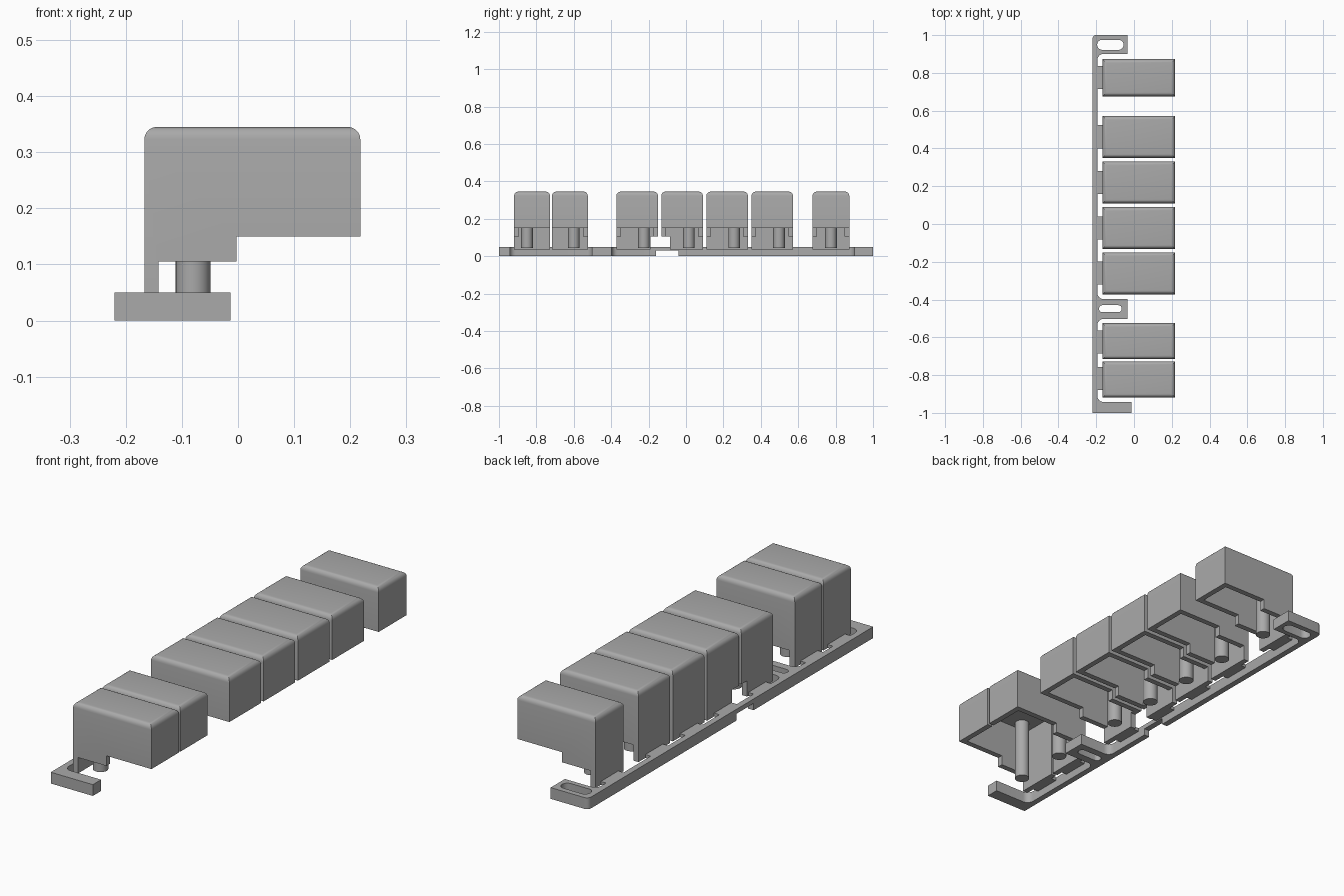
import bpy, bmesh, math
from mathutils import Vector

if "Cube" in bpy.data.objects:
    bpy.data.objects.remove(bpy.data.objects["Cube"])

grey = bpy.data.materials.new("plain_grey")
grey.diffuse_color = (0.4, 0.4, 0.4, 1)
grey.use_nodes = True
grey.node_tree.nodes["Principled BSDF"].inputs["Base Color"].default_value = grey.diffuse_color


def link(name, bm):
    bmesh.ops.recalc_face_normals(bm, faces=bm.faces[:])
    me = bpy.data.meshes.new(name)
    bm.to_mesh(me)
    bm.free()
    me.materials.append(grey)
    ob = bpy.data.objects.new(name, me)
    bpy.context.collection.objects.link(ob)
    return ob


def box(name, x, y, z):
    bm = bmesh.new()
    bmesh.ops.create_cube(bm, size=1)
    for v in bm.verts:
        v.co = [(a + b) / 2 + c * (b - a) for c, (a, b) in zip(v.co, (x, y, z))]
    return link(name, bm)


def cut(ob, cutter):
    mod = ob.modifiers.new("cut", 'BOOLEAN')
    mod.operation, mod.solver, mod.object = 'DIFFERENCE', 'EXACT', cutter
    bpy.context.view_layer.objects.active = ob
    bpy.ops.object.modifier_apply(modifier=mod.name)
    bpy.data.objects.remove(cutter)


def smooth(ob):
    bpy.ops.object.select_all(action='DESELECT')
    ob.select_set(True)
    bpy.context.view_layer.objects.active = ob
    bpy.ops.object.shade_smooth_by_angle(angle=math.radians(35))


def rounded(corners, steps=6):
    """Polygon from (x, y, radius) corners, with filleted points."""
    pts = []
    for i, (x, y, r) in enumerate(corners):
        p = Vector((x, y))
        if r == 0:
            pts.append(p)
            continue
        a = (Vector(corners[i - 1][:2]) - p).normalized()
        b = (Vector(corners[(i + 1) % len(corners)][:2]) - p).normalized()
        c = p + (a + b) * r
        for k in range(steps + 1):
            t = k / steps * math.pi / 2
            pts.append(c - b * r * math.cos(t) - a * r * math.sin(t))
    return pts


def slot(x0, x1, y0, y1):
    r = (y1 - y0) / 2 - 0.0005
    return rounded([(x0, y0, r), (x1, y0, r), (x1, y1, r), (x0, y1, r)])


# Mounting rail: spine with three arms, two of them slotted
L, S = -0.22, -0.193
outline = rounded([
    (L, -1, 0), (-0.013, -1, 0), (-0.013, -0.942, 0), (S, -0.942, 0.03),
    (S, -0.503, 0.03), (-0.035, -0.503, 0), (-0.035, -0.397, 0), (S, -0.397, 0.03),
    (S, 0.90, 0.03), (-0.035, 0.90, 0), (-0.035, 1, 0), (L, 1, 0.02)])
cu = bpy.data.curves.new("rail_outline", 'CURVE')
cu.dimensions, cu.fill_mode, cu.extrude = '2D', 'BOTH', 0.025
for pts in (outline, slot(-0.195, -0.055, 0.922, 0.975), slot(-0.185, -0.065, -0.467, -0.43)):
    sp = cu.splines.new('POLY')
    sp.points.add(len(pts) - 1)
    for q, p in zip(sp.points, pts):
        q.co = (p.x, p.y, 0, 1)
    sp.use_cyclic_u = True
tmp = bpy.data.objects.new("rail_outline", cu)
bpy.context.collection.objects.link(tmp)
bm = bmesh.new()
bm.from_mesh(bpy.data.meshes.new_from_object(tmp.evaluated_get(bpy.context.evaluated_depsgraph_get())))
bpy.data.objects.remove(tmp)
bmesh.ops.remove_doubles(bm, verts=bm.verts[:], dist=1e-5)
bmesh.ops.translate(bm, verts=bm.verts[:], vec=(0, 0, 0.025))
rail = link("mounting_rail", bm)
cut(rail, box("notch", (-0.3, -0.1), (-0.16, -0.04), (-0.1, 0.03)))
smooth(rail)

# Button shells
X0, X1, TOP, WALL = -0.167, 0.218, 0.345, 0.025
PROFILE = [(X0, 0.035), (X0 + WALL, 0.035), (X0 + WALL, 0.105), (-0.003, 0.105),
           (-0.003, 0.15), (X1, 0.15), (X1, TOP), (X0, TOP)]


def button(i, y0, y1, post_y, pad_y, open_low=False, open_high=False):
    bm = bmesh.new()
    f = bm.faces.new([bm.verts.new((x, y0, z)) for x, z in PROFILE])
    g = bmesh.ops.extrude_face_region(bm, geom=[f])
    bmesh.ops.translate(bm, verts=[v for v in g['geom'] if isinstance(v, bmesh.types.BMVert)],
                        vec=(0, y1 - y0, 0))
    bmesh.ops.recalc_face_normals(bm, faces=bm.faces[:])
    top = [e for e in bm.edges if all(v.co.z > TOP - 1e-4 for v in e.verts)]
    bmesh.ops.bevel(bm, geom=top, offset=0.022, segments=5, profile=0.5, affect='EDGES')
    shell = link(f"button_shell_{i}", bm)
    # hollow underside, open towards a paired neighbour
    cut(shell, box("cavity", (X0 + WALL, X1 - WALL),
                   (y0 - 0.1 if open_low else y0 + WALL, y1 + 0.1 if open_high else y1 - WALL),
                   (-0.1, TOP - WALL)))
    # clearance in the hinge tabs beside the rail notch
    if y0 < -0.1 < y1 or y0 < -0.18 < y1:
        cut(shell, box("clearance", (-0.3, -0.12), (-0.19, -0.085), (0, 0.105)))
    smooth(shell)
    # plunger post
    bm = bmesh.new()
    bmesh.ops.create_cone(bm, cap_ends=True, segments=32, radius1=0.031, radius2=0.031,
                          depth=0.28)
    bmesh.ops.translate(bm, verts=bm.verts[:], vec=(-0.08, post_y, 0.185))
    smooth(link(f"plunger_post_{i}", bm))
    # hinge pad joining tab to rail
    box(f"hinge_pad_{i}", (S - 0.004, X0 + 0.004), (pad_y - 0.061, pad_y + 0.061), (0.035, 0.05))


# y start, y end, post centre, pad centre
rows = [(-0.919, -0.727, -0.85, -0.817), (-0.716, -0.525, -0.60, -0.625),
        (-0.372, -0.15, -0.225, -0.26), (-0.132, 0.09, 0.015, -0.02),
        (0.109, 0.331, 0.257, 0.22), (0.35, 0.572, 0.497, 0.462),
        (0.676, 0.873, 0.775, 0.775)]
for i, row in enumerate(rows, 1):
    button(i, *row, open_low=(i == 2), open_high=(i == 1))
